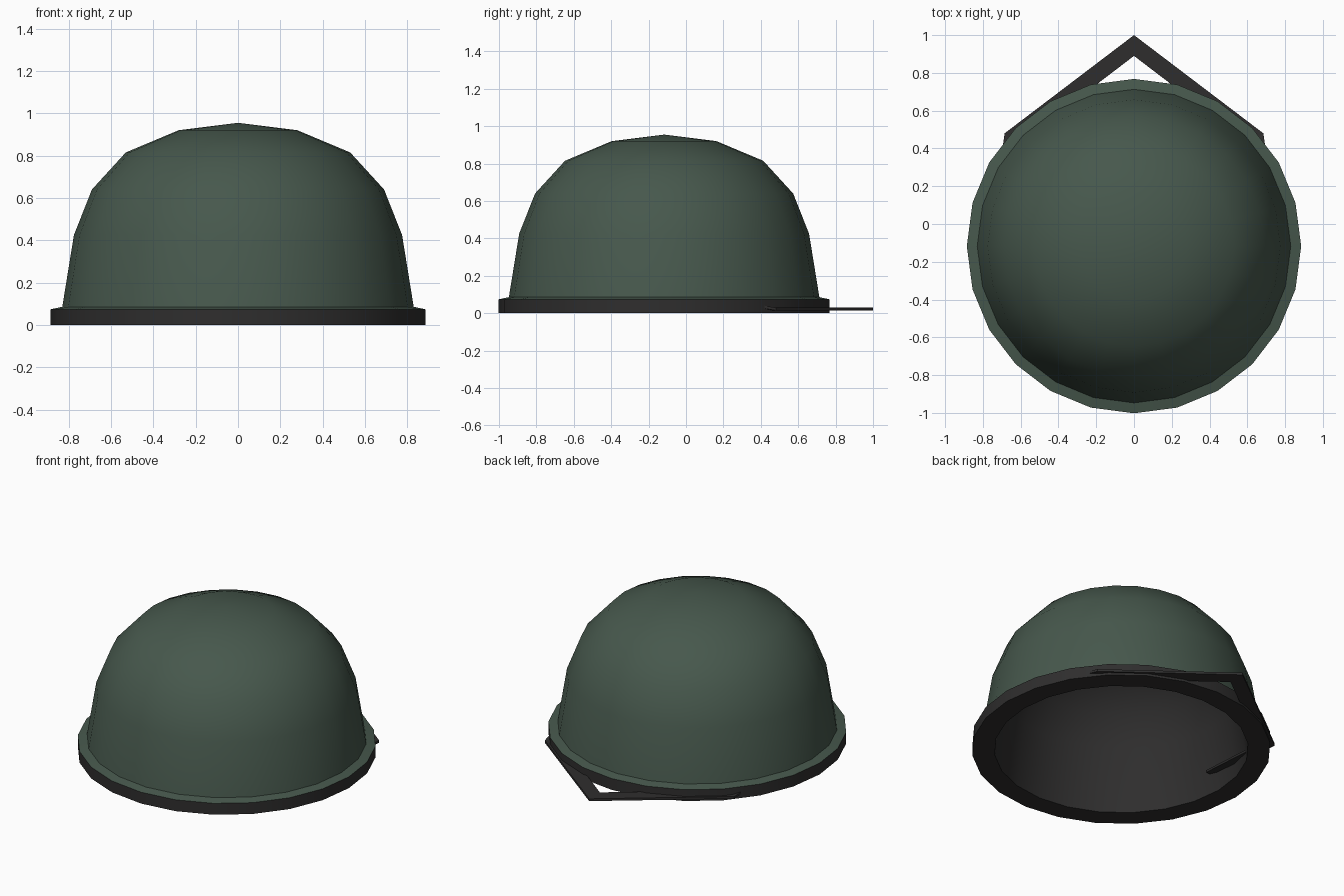
import bpy, bmesh, math

if "Cube" in bpy.data.objects:
    bpy.data.objects.remove(bpy.data.objects["Cube"])

CY = -0.117      # helmet axis in y
SEG = 24


def mat(name, rgb):
    m = bpy.data.materials.new(name)
    m.diffuse_color = (*rgb, 1)
    m.use_nodes = True
    m.node_tree.nodes["Principled BSDF"].inputs["Base Color"].default_value = m.diffuse_color
    return m


green = mat("army green", (0.062, 0.097, 0.073))
dark = mat("dark grey", (0.028, 0.027, 0.027))


def make(name, bm, material, smooth=True):
    me = bpy.data.meshes.new(name)
    bm.to_mesh(me)
    bm.free()
    me.materials.append(material)
    ob = bpy.data.objects.new(name, me)
    bpy.context.collection.objects.link(ob)
    if smooth:
        bpy.ops.object.select_all(action='DESELECT')
        ob.select_set(True)
        bpy.context.view_layer.objects.active = ob
        bpy.ops.object.shade_smooth_by_angle(angle=math.radians(35))
    return ob


def lathe(name, profile, material):
    bm = bmesh.new()
    rings = []
    for r, z in profile:
        if r == 0:
            rings.append([bm.verts.new((0, CY, z))] * SEG)
        else:
            rings.append([bm.verts.new((r * math.cos(a), CY + r * math.sin(a), z))
                          for a in (2 * math.pi * j / SEG for j in range(SEG))])
    for lo, hi in zip(rings, rings[1:]):
        for j in range(SEG):
            k = (j + 1) % SEG
            quad = [lo[j], lo[k], hi[k], hi[j]]
            bm.faces.new(list(dict.fromkeys(quad)))
    return make(name, bm, material)


# Outer shell with its narrow sloped flange
lathe("helmet_shell", [(0.885, 0.074), (0.83, 0.086), (0.775, 0.425), (0.69, 0.64),
                       (0.53, 0.815), (0.28, 0.92), (0, 0.955)], green)

# Inner liner and thick rim band, from inside apex out to the rim edge
lathe("liner_and_rim", [(0, 0.885), (0.25, 0.85), (0.48, 0.755), (0.625, 0.60), (0.70, 0.41),
                        (0.753, 0.0), (0.885, 0.0), (0.885, 0.074)], dark)

# Chin strap: flat ribbon from the inner side wall, bending to a point at the back
half = [((0.775, -0.17), (0.70, -0.17), 0.125),
        ((0.685, 0.48), (0.61, 0.425), 0.015),
        ((0, 1.0), (0, 0.89), 0.015)]
path = half + [((-o[0], o[1]), (-i[0], i[1]), z) for o, i, z in half[1::-1]]
bm = bmesh.new()
T = 0.015
sections = [[bm.verts.new(p) for p in ((*o, z), (*i, z), (*i, z + T), (*o, z + T))]
            for o, i, z in path]
for a, b in zip(sections, sections[1:]):
    for j in range(4):
        k = (j + 1) % 4
        bm.faces.new((a[j], a[k], b[k], b[j]))
bm.faces.new(sections[0])
bm.faces.new(sections[-1])
bmesh.ops.recalc_face_normals(bm, faces=bm.faces)
make("chin_strap", bm, dark, smooth=False)
